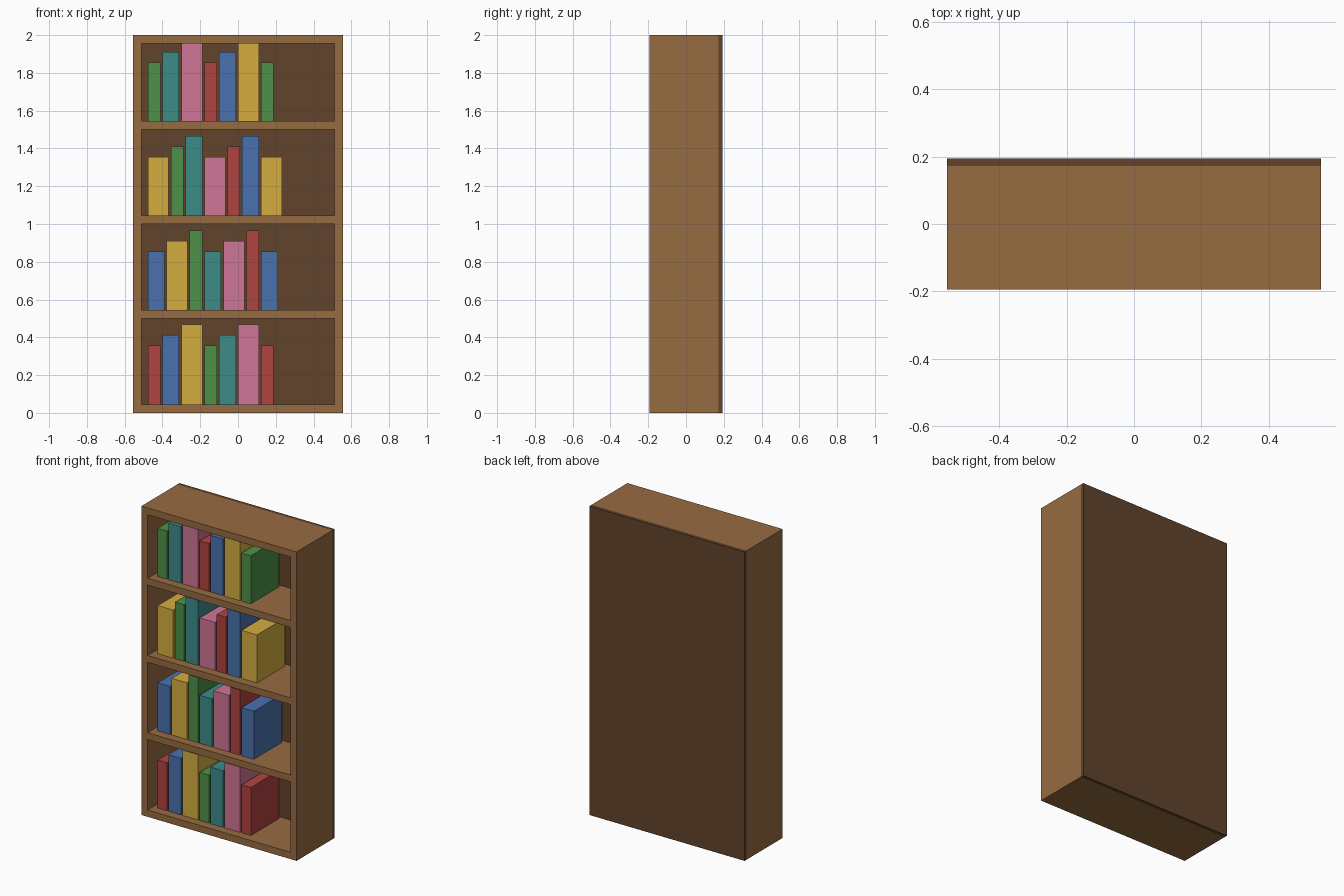
import bpy

if "Cube" in bpy.data.objects:
    bpy.data.objects.remove(bpy.data.objects["Cube"])

S = 2 / 1.8                      # design units -> final size
W, D, H, T, BACK = 1.0, 0.35, 1.8, 0.04, 0.02


def material(name, rgb):
    """Material from 0-255 sRGB values, stored as linear colour."""
    m = bpy.data.materials.new(name)
    lin = [((c / 255 + 0.055) / 1.055) ** 2.4 for c in rgb]
    m.diffuse_color = (*lin, 1)
    m.use_nodes = True
    m.node_tree.nodes["Principled BSDF"].inputs["Base Color"].default_value = m.diffuse_color
    return m


def box(name, x, y, z, mat):
    """Box from (min, max) pairs on each axis."""
    bpy.ops.mesh.primitive_cube_add(size=1)
    ob = bpy.context.object
    ob.name = name
    ob.location = [S * (a + b) / 2 for a, b in (x, y, z)]
    ob.scale = [S * (b - a) for a, b in (x, y, z)]
    bpy.ops.object.transform_apply(location=False, rotation=False, scale=True)
    ob.data.materials.append(mat)
    return ob


wood = material("wood", (150, 107, 65))
dark_wood = material("dark_wood", (97, 67, 44))
book_mats = [material("book_" + n, c) for n, c in (
    ("red", (176, 68, 64)), ("blue", (74, 113, 173)), ("yellow", (213, 174, 64)),
    ("green", (78, 145, 72)), ("teal", (60, 140, 137)), ("pink", (208, 118, 150)))]

depth = (-D / 2, D / 2 - BACK)
inner = (-W / 2 + T, W / 2 - T)

# Case: sides, back panel, top
box("left_side", (-W / 2, inner[0]), depth, (0, H), wood)
box("right_side", (inner[1], W / 2), depth, (0, H), wood)
box("back_panel", (-W / 2, W / 2), (D / 2 - BACK, D / 2), (0, H), dark_wood)
box("top_board", inner, depth, (H - T, H), wood)

# Shelves, each with a row of seven books
widths = (0.06, 0.08, 0.10)
heights = (0.28, 0.33, 0.38)
for row in range(4):
    base = row * 0.45
    box(f"shelf_{row + 1}", inner, depth, (base, base + T), wood)
    x = -0.43
    for i in range(7):
        k = row + i
        w = widths[k % 3]
        top = min(base + T + heights[i % 3], H - T)
        box(f"book_{row + 1}_{i + 1}", (x, x + w), (-0.125, 0.135),
            (base + T, top), book_mats[k % 6])
        x += w + 0.01
